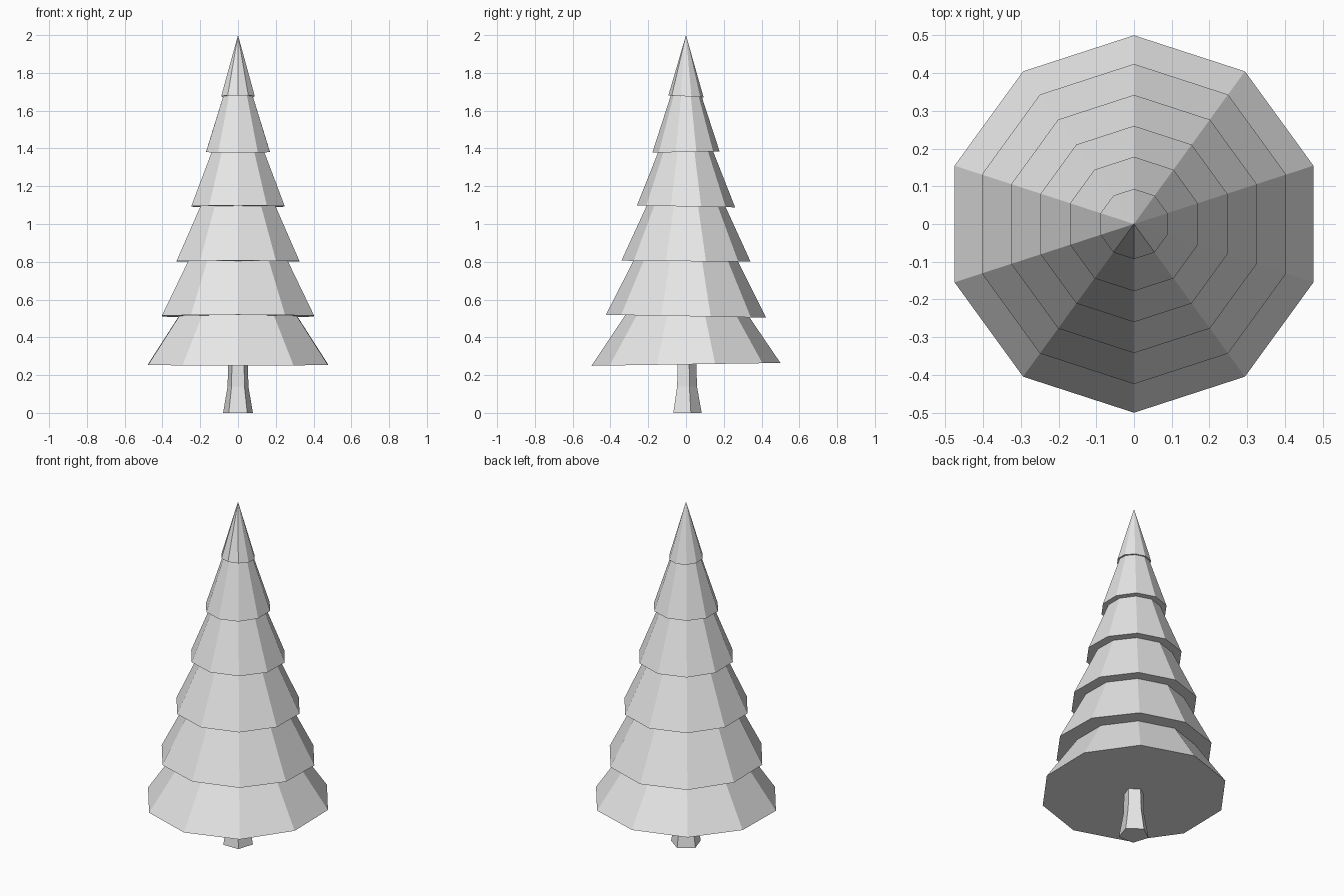
import bpy
import bmesh
from math import cos, sin, pi

cube = bpy.data.objects.get("Cube")
if cube:
    bpy.data.objects.remove(cube)

grey = bpy.data.materials.new("light_grey")
grey.use_nodes = True
grey.diffuse_color = (0.8, 0.8, 0.8, 1)
grey.node_tree.nodes["Principled BSDF"].inputs["Base Color"].default_value = (0.8, 0.8, 0.8, 1)


def lathe(name, sides, rings, tip=None, tilt=0.0):
    """Flat-faced solid from (radius, height) rings, with a corner at +y."""
    bm = bmesh.new()
    loops = []
    for radius, height in rings:
        loop = []
        for i in range(sides):
            a = pi / 2 + 2 * pi * i / sides
            y = radius * sin(a)
            loop.append(bm.verts.new((radius * cos(a), y, height + tilt * y)))
        loops.append(loop)
    bm.faces.new(loops[0][::-1])
    for low, high in zip(loops, loops[1:]):
        for i in range(sides):
            j = (i + 1) % sides
            bm.faces.new((low[i], low[j], high[j], high[i]))
    last = loops[-1]
    if tip is None:
        bm.faces.new(last)
    else:
        top = bm.verts.new((0, 0, tip))
        for i in range(sides):
            bm.faces.new((last[i], last[(i + 1) % sides], top))
    mesh = bpy.data.meshes.new(name)
    bm.to_mesh(mesh)
    bm.free()
    mesh.materials.append(grey)
    obj = bpy.data.objects.new(name, mesh)
    bpy.context.collection.objects.link(obj)
    return obj


# Flared five-sided trunk
lathe("trunk", 5, [(0.083, 0), (0.058, 0.14), (0.054, 0.3)])

# Six overlapping branch cones: rim radius, rim height, tip height
tiers = [
    (0.5, 0.257, 1.0),
    (0.424, 0.512, 1.35),
    (0.342, 0.803, 1.55),
    (0.26, 1.093, 1.75),
    (0.178, 1.381, 1.93),
    (0.093, 1.676, 2.0),
]
for n, (radius, rim, tip) in enumerate(tiers):
    tilt = 0.015 if n % 2 == 0 else -0.018
    if n == 2:
        tilt = -0.008
    elif n == 5:
        tilt = -0.06
    lathe(f"branch_tier_{n + 1}", 10, [(radius, rim)], tip, tilt)
